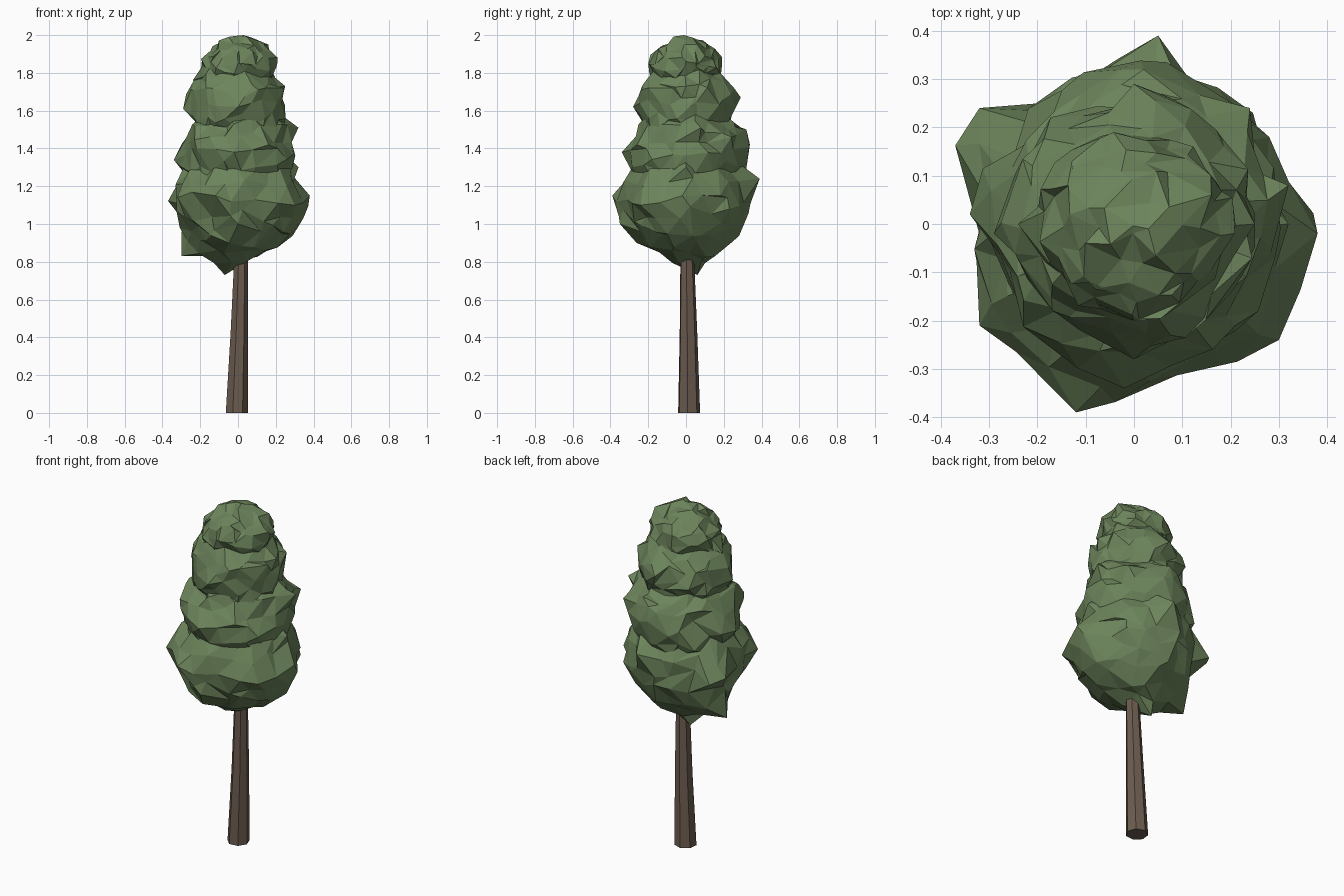
import bpy, bmesh, math, random
from mathutils import Vector

cube = bpy.data.objects.get("Cube")
if cube:
    bpy.data.objects.remove(cube, do_unlink=True)


def make_material(name, rgb):
    mat = bpy.data.materials.new(name)
    mat.use_nodes = True
    mat.diffuse_color = (*rgb, 1)
    mat.node_tree.nodes["Principled BSDF"].inputs["Base Color"].default_value = (*rgb, 1)
    return mat


def finish(name, bm, mat):
    mesh = bpy.data.meshes.new(name)
    bm.normal_update()
    bm.to_mesh(mesh)
    bm.free()
    mesh.materials.append(mat)
    obj = bpy.data.objects.new(name, mesh)
    bpy.context.collection.objects.link(obj)
    return obj


leaf_green = make_material("leaf green", (0.15, 0.23, 0.105))
bark_brown = make_material("bark brown", (0.15, 0.108, 0.078))


def leaf_clump(name, center, radii, jitter, seed, reach, tips):
    """Faceted ball of leaves, roughened at random, with soft bulges up to the tips."""
    rng = random.Random(seed)
    center, radii = Vector(center), Vector(radii)
    bm = bmesh.new()
    bmesh.ops.create_icosphere(bm, subdivisions=3, radius=1)
    for v in bm.verts:
        rough = Vector([rng.uniform(-1, 1) for _ in range(3)]) * jitter
        rough -= rough.project(v.co) * 0.4
        v.co = center + v.co * radii + rough
    for tip in map(Vector, tips):
        start = min((v.co for v in bm.verts), key=lambda co: (co - tip).length).copy()
        for v in bm.verts:
            v.co += (tip - start) * max(0, 1 - (v.co - start).length / reach)
    return finish(name, bm, leaf_green)


# Crown: four overlapping clumps that shrink towards the top
leaf_clump("lower_leaves", (0, 0, 1.13), (0.325, 0.325, 0.325), 0.036, 3, 0.14,
           [(0.38, -0.02, 1.15), (-0.38, 0.12, 1.15), (-0.12, -0.39, 1.15),
            (0.05, 0.39, 1.24), (-0.32, -0.21, 1.14), (-0.07, 0.06, 0.73),
            (0.3, -0.24, 1.1), (-0.32, 0.24, 1.1), (-0.3, 0.05, 0.83),
            (0.28, 0.18, 1.15), (0.32, 0, 1.3), (0, -0.35, 1.0)])
leaf_clump("middle_leaves", (0, 0.01, 1.37), (0.295, 0.305, 0.27), 0.036, 8, 0.13,
           [(0.32, 0.08, 1.51), (-0.34, 0.02, 1.34), (-0.02, -0.34, 1.38),
            (0.02, 0.34, 1.4), (0.02, 0.32, 1.5), (0.24, 0.24, 1.46),
            (-0.22, -0.22, 1.4), (0.21, -0.21, 1.4), (-0.18, 0.19, 1.42)])
leaf_clump("upper_leaves", (0, 0, 1.63), (0.255, 0.25, 0.24), 0.034, 14, 0.12,
           [(0, -0.28, 1.62), (0, 0.29, 1.67), (-0.29, -0.02, 1.61),
            (0.25, 0, 1.73)])
leaf_clump("top_leaves", (0, 0, 1.83), (0.19, 0.19, 0.15), 0.026, 21, 0.1,
           [(0.03, -0.01, 2.0), (0.21, 0, 1.86), (0, -0.2, 1.85),
            (0.16, 0.06, 1.95), (-0.24, 0, 1.76)])

# Trunk: tapered seven-sided post, leaning slightly
SIDES = 7
bm = bmesh.new()
rings = []
for x, y, z, r in [(-0.008, 0.015, 0, 0.06), (0.006, 0.012, 0.42, 0.048),
                   (0.015, 0.006, 0.8, 0.038), (0.015, 0.004, 1.0, 0.03)]:
    angles = [math.tau * (1 / 8 + i / SIDES) for i in range(SIDES)]
    rings.append([bm.verts.new((x + r * math.cos(a), y + r * math.sin(a), z))
                  for a in angles])
for low, high in zip(rings, rings[1:]):
    for i in range(SIDES):
        j = (i + 1) % SIDES
        bm.faces.new((low[i], low[j], high[j], high[i]))
bm.faces.new(rings[0][::-1])
bm.faces.new(rings[-1])
finish("trunk", bm, bark_brown)
